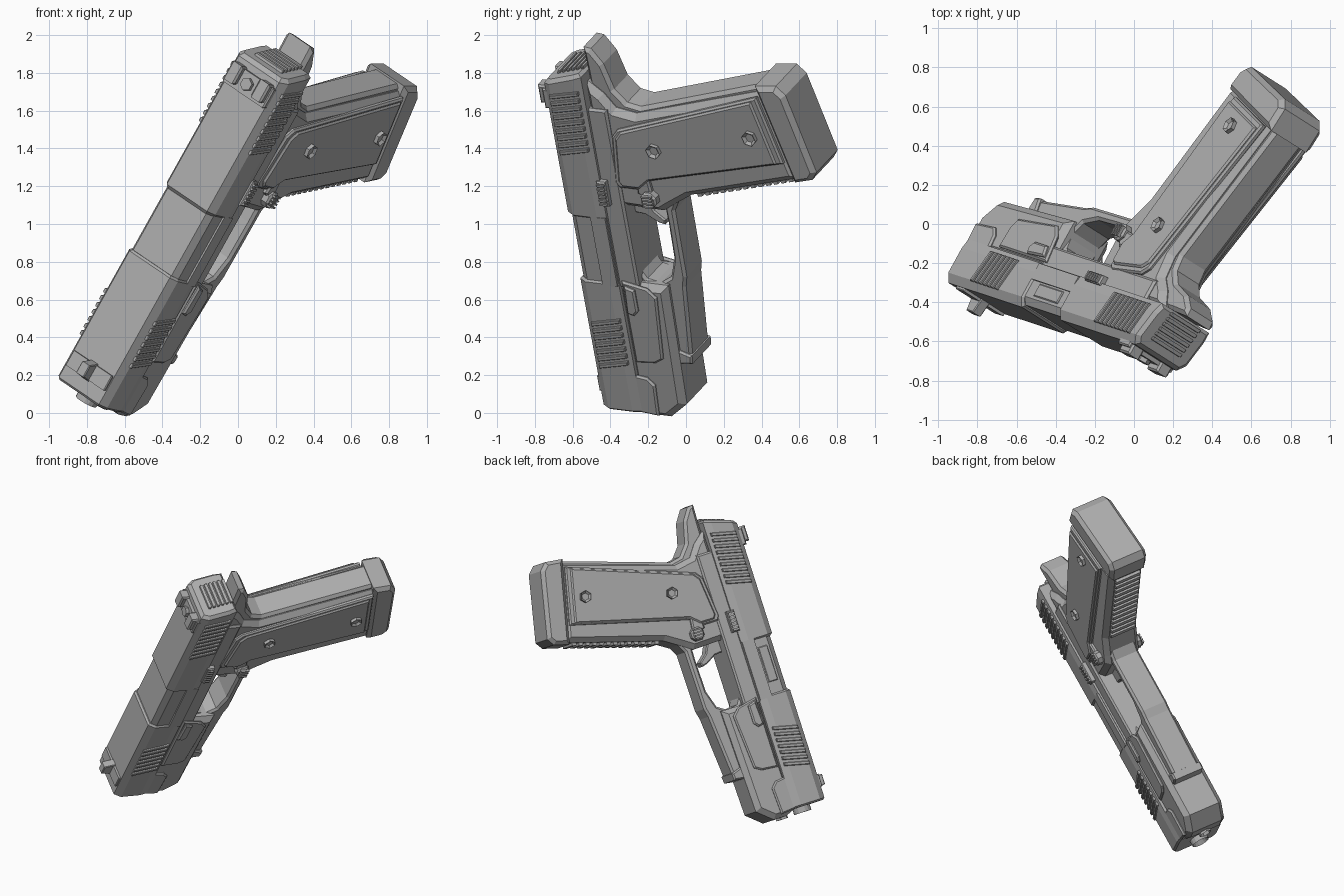
import bpy, bmesh, math
from mathutils import Vector, Matrix

if "Cube" in bpy.data.objects:
    bpy.data.objects.remove(bpy.data.objects["Cube"], do_unlink=True)

grey = bpy.data.materials.new("gunmetal_grey")
grey.use_nodes = True
grey.diffuse_color = (0.42, 0.42, 0.42, 1)
grey.node_tree.nodes["Principled BSDF"].inputs["Base Color"].default_value = grey.diffuse_color

# Tilted frame: local x runs to the rear, y to the sights, z to the left side
rear = Vector((0.482, -0.159, 0.861)).normalized()
up = Vector((-0.480, -0.871, 0.107))
up = (up - rear * up.dot(rear)).normalized()
left = rear.cross(up)
FRAME = Matrix((rear, up, left)).transposed().to_4x4()
FRAME.translation = (-0.006, 0.004, 1.004)


def prism(name, polys, lo, hi, chamfer=0, axis="side", mirror=False, socket=0, slant=0):
    """Extrude outlines: 'side' takes (x, y) along z, 'length' takes (y, z) along x."""
    if not isinstance(polys[0][0], (tuple, list)):
        polys = [polys]
    bm = bmesh.new()
    for poly in polys:
        def ring(t, lean):
            if axis == "side":
                return [bm.verts.new((p, q, t)) for p, q in poly]
            return [bm.verts.new((t + lean * (p - 0.39), p, q)) for p, q in poly]
        low, top = ring(lo, 0), ring(hi, slant)
        n = len(poly)
        caps = [bm.faces.new(low), bm.faces.new(top)]
        for i in range(n):
            j = (i + 1) % n
            bm.faces.new((low[i], low[j], top[j], top[i]))
        bmesh.ops.recalc_face_normals(bm, faces=bm.faces)
        if socket:
            bmesh.ops.inset_region(bm, faces=[caps[1]], thickness=socket)
            bmesh.ops.translate(bm, verts=caps[1].verts,
                                vec=(0, 0, -0.015) if axis == "side" else (0.03, 0, 0))
        elif chamfer:
            edges = list({e for c in caps for e in c.edges})
            bmesh.ops.bevel(bm, geom=edges, offset=chamfer, segments=1, affect='EDGES',
                            clamp_overlap=True)
    bmesh.ops.recalc_face_normals(bm, faces=bm.faces)
    mesh = bpy.data.meshes.new(name)
    bm.to_mesh(mesh)
    bm.free()
    mesh.materials.append(grey)
    obj = bpy.data.objects.new(name, mesh)
    bpy.context.collection.objects.link(obj)
    obj.matrix_world = FRAME
    if mirror:
        mod = obj.modifiers.new("Mirror", 'MIRROR')
        mod.use_axis = (False, False, True)
        mod.use_mirror_merge = False
    return obj


def box(x0, x1, y0, y1, lean=0):
    return [(x0, y0), (x1, y0), (x1 + lean, y1), (x0 + lean, y1)]


def ngon(cx, cy, r, n, turn=0):
    return [(cx + r * math.cos(turn + math.tau * i / n), cy + r * math.sin(turn + math.tau * i / n))
            for i in range(n)]


def symmetric(half):
    return half + [(y, -z) for y, z in reversed(half)]


# Slide: front, stepped middle with ejection port, and rear
section = symmetric([(0.385, 0.165), (0.44, 0.175), (0.585, 0.175), (0.63, 0.145)])
prism("slide_front", section, -1.12, -0.32, 0.012, "length")
prism("slide_middle", symmetric([(0.385, 0.162), (0.44, 0.165), (0.575, 0.165), (0.612, 0.138)]),
      -0.34, 0.08, 0, "length")
prism("slide_rear", section, 0.058, 0.96, 0.02, "length", slant=-0.3)
prism("ejection_port_cover", box(-0.24, 0.01, 0.49, 0.56), -0.172, -0.15, 0.005)
prism("slide_side_step", box(-0.34, 0.08, 0.39, 0.48), 0.15, 0.175, 0, mirror=True)

# Grip ribs on the slide sides and its rear face
prism("rear_slide_ribs", [box(0.49 + i * 0.043, 0.514 + i * 0.043, 0.41, 0.59, -0.04)
                          for i in range(9)], 0.16, 0.188, 0.004, mirror=True)
prism("front_slide_ribs", [box(-0.82 + i * 0.043, -0.796 + i * 0.043, 0.41, 0.59, -0.04)
                           for i in range(7)], 0.16, 0.188, 0.004, mirror=True)
prism("rear_plate_ribs", [box(0.9 - 0.3 * k, 0.975 - 0.3 * k, 0.39 + k, 0.408 + k, -0.006)
                          for k in (0.01, 0.04, 0.07, 0.1, 0.13, 0.16)], -0.1, 0.1, 0.004)

# Sights
prism("front_sight_base", box(-1.03, -0.94, 0.61, 0.645), -0.14, 0.14, 0.005)
prism("front_sight_post", [(-1.04, 0.62), (-0.93, 0.62), (-0.95, 0.71), (-1.02, 0.71)],
      -0.028, 0.028, 0.005)
prism("rear_sight_base", box(0.71, 0.83, 0.61, 0.652), -0.15, 0.15, 0.008)
prism("rear_sight_ears", box(0.73, 0.84, 0.62, 0.685), 0.06, 0.135, 0.01, mirror=True)
prism("rear_sight_screw", ngon(0.77, 0, 0.036, 6), 0.645, 0.675).matrix_world = \
    FRAME @ Matrix.Rotation(-math.pi / 2, 4, 'X')

# Muzzle
prism("muzzle_ring", ngon(0.5, 0, 0.062, 16), -1.1, -1.16, 0, "length", socket=0.018)
prism("recoil_rod_end", ngon(0.34, 0, 0.045, 6), -1.1, -1.165, 0, "length", socket=0.012)

# Frame: dust cover, upper rail, trigger guard
prism("dust_cover", [(-1.12, 0.41), (-1.15, 0.33), (-1.15, 0.24), (-1.06, 0.13),
                     (-0.33, 0.11), (-0.33, 0.41)], -0.15, 0.15, 0.035)
prism("upper_frame", box(-0.36, 0.74, 0.275, 0.41), -0.15, 0.15, 0.012)
prism("trigger_guard", [(-0.80, 0.06), (-0.34, 0.02), (-0.28, 0.005), (0.13, 0.0), (0.24, -0.06),
                        (0.24, 0.06), (0.05, 0.055), (-0.17, 0.06), (-0.29, 0.10),
                        (-0.335, 0.17), (-0.32, 0.25), (-0.24, 0.30), (-0.24, 0.36),
                        (-0.80, 0.3)], -0.1, 0.1, 0.015)
prism("accessory_rail_lip", [(-0.82, 0.14), (-0.81, 0.055), (-0.76, 0.05), (-0.73, 0.14)],
      -0.115, 0.115, 0.01)
prism("frame_side_plate", [(-0.31, 0.37), (-0.34, 0.22), (-0.39, 0.17), (-0.77, 0.20),
                           (-0.80, 0.25), (-0.81, 0.37)], 0.14, 0.165, 0.01, mirror=True)
prism("frame_front_plate", [(-0.89, 0.40), (-0.90, 0.32), (-0.94, 0.28), (-1.13, 0.29),
                            (-1.12, 0.40)], 0.14, 0.165, 0.01, mirror=True)
prism("side_tab", [(-0.33, 0.35), (-0.35, 0.29), (-0.48, 0.29), (-0.51, 0.32), (-0.50, 0.36)],
      0.15, 0.182, 0.01, mirror=True)

# Trigger
prism("trigger", [(0.16, 0.31), (0.06, 0.31), (0.05, 0.22), (0.01, 0.15), (0.0, 0.11),
                  (0.03, 0.10), (0.08, 0.16), (0.16, 0.2)], -0.045, 0.045, 0.008)

# Grip body, backstrap with tail, and magazine base
prism("grip_body", [(0.14, 0.40), (0.13, 0.06), (0.17, 0.0), (0.25, -0.13), (0.44, -0.82),
                    (0.96, -0.69), (0.72, 0.12), (0.74, 0.24), (0.82, 0.30), (0.90, 0.40)],
      -0.135, 0.135, 0.035)
prism("backstrap_and_tail", [(0.62, 0.38), (0.95, 0.385), (1.08, 0.39), (1.075, 0.345),
                             (0.99, 0.285), (0.84, 0.245), (0.765, 0.18), (0.75, 0.10),
                             (0.99, -0.68), (0.86, -0.70), (0.62, 0.10)], -0.095, 0.095, 0.02)
prism("magazine_base", [(0.995, -0.66), (1.01, -0.79), (0.96, -0.84), (0.50, -0.945),
                        (0.45, -0.91), (0.42, -0.80)], -0.145, 0.145, 0.025)

# Front strap teeth, set square to the strap
teeth = []
for i in range(13):
    t = (i + 0.5) / 13
    c = Vector((0.25 + 0.175 * t, -0.15 - 0.63 * t))
    along, out = Vector((0.265, -0.964)) * 0.014, Vector((-0.964, -0.265)) * 0.016
    teeth.append([tuple(c - along * 1.2 - out), tuple(c + along * 1.2 - out),
                  tuple(c + along + out), tuple(c - along + out)])
prism("front_strap_teeth", teeth, -0.095, 0.095)

# Grip panels with raised rim and hex screws
panel = [(0.63, 0.23), (0.94, -0.67), (0.545, -0.765), (0.36, -0.02), (0.33, 0.10),
         (0.27, 0.17), (0.27, 0.28), (0.30, 0.30), (0.58, 0.27)]
mid = Vector((0.57, -0.2))
inner = [tuple(mid + (Vector(p) - mid) * 0.94) for p in panel]
prism("grip_panel", panel, 0.12, 0.155, 0.01, mirror=True)
prism("grip_panel_face", inner, 0.15, 0.17, 0.01, mirror=True)
prism("grip_screw_upper", ngon(0.544, 0.007, 0.042, 6, 0.3), 0.15, 0.192, socket=0.016, mirror=True)
prism("grip_screw_lower", ngon(0.70, -0.605, 0.042, 6, 0.3), 0.15, 0.192, socket=0.016, mirror=True)

# Controls on both sides
prism("slide_stop", box(0.16, 0.31, 0.345, 0.40), 0.14, 0.185, 0.008, mirror=True)
prism("slide_stop_ribs", [box(0.17 + i * 0.023, 0.182 + i * 0.023, 0.35, 0.395)
                          for i in range(6)], 0.18, 0.195, mirror=True)
prism("magazine_button", ngon(0.225, 0.10, 0.05, 8, 0.4), 0.12, 0.18, 0.01, mirror=True)
prism("magazine_button_ribs", [box(0.19 + i * 0.02, 0.2 + i * 0.02, 0.07, 0.13)
                               for i in range(4)], 0.175, 0.195, mirror=True)
prism("button_guard", [(0.34, 0.16), (0.25, 0.17), (0.23, 0.13), (0.26, 0.08), (0.35, 0.09)],
      0.12, 0.16, 0.01, mirror=True)
